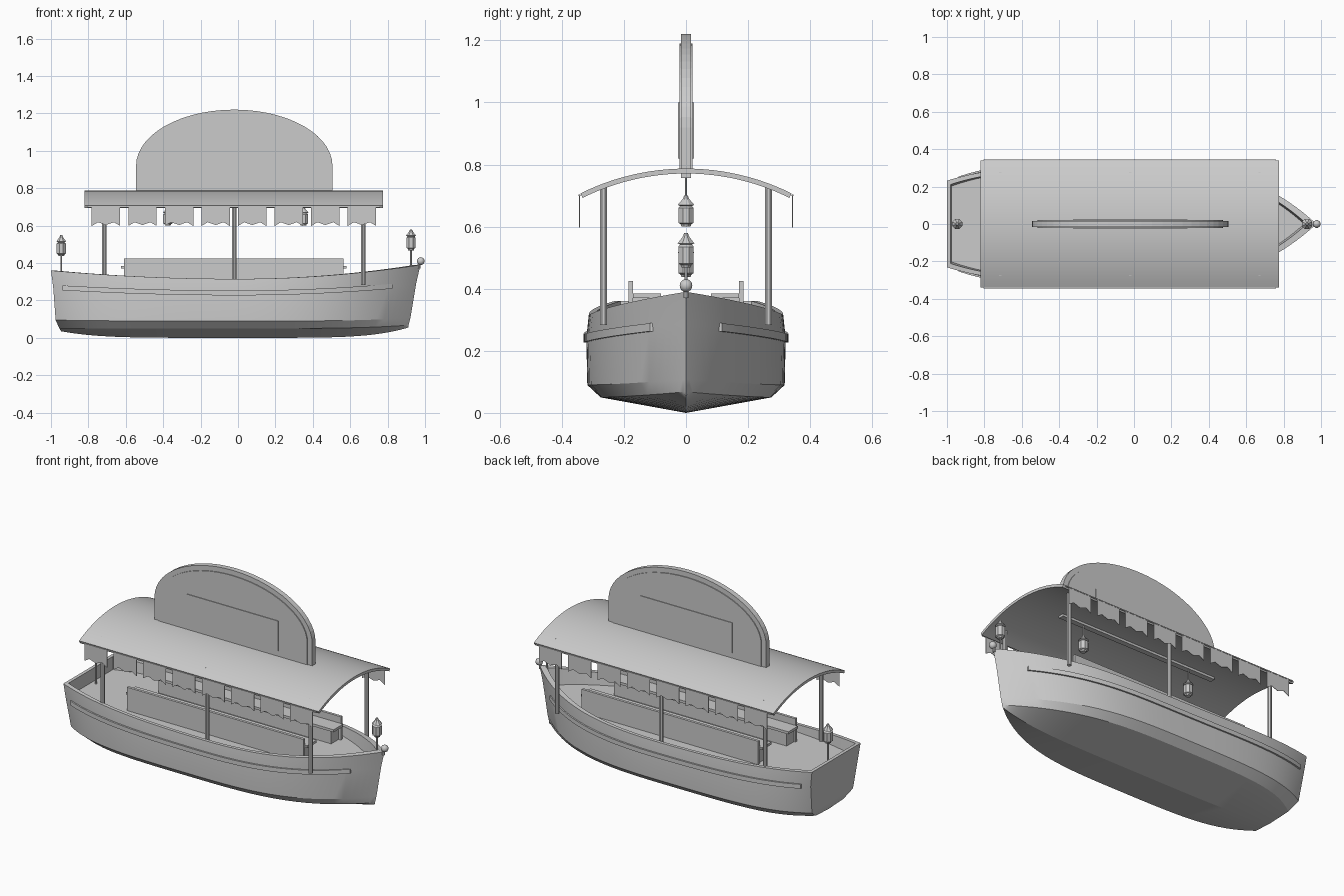
import bpy, bmesh, math

if "Cube" in bpy.data.objects:
    bpy.data.objects.remove(bpy.data.objects["Cube"])

grey = bpy.data.materials.new("plain_grey")
grey.diffuse_color = (0.6, 0.6, 0.6, 1)
grey.use_nodes = True
grey.node_tree.nodes["Principled BSDF"].inputs["Base Color"].default_value = grey.diffuse_color


def make(name, verts, faces, smooth=None):
    bm = bmesh.new()
    vs = [bm.verts.new(v) for v in verts]
    for f in faces:
        bm.faces.new([vs[i] for i in f])
    bmesh.ops.remove_doubles(bm, verts=bm.verts, dist=0.0005)
    bmesh.ops.recalc_face_normals(bm, faces=bm.faces)
    me = bpy.data.meshes.new(name)
    bm.to_mesh(me)
    bm.free()
    me.materials.append(grey)
    ob = bpy.data.objects.new(name, me)
    bpy.context.collection.objects.link(ob)
    if smooth:
        bpy.ops.object.select_all(action='DESELECT')
        bpy.context.view_layer.objects.active = ob
        ob.select_set(True)
        bpy.ops.object.shade_smooth_by_angle(angle=math.radians(smooth))
    return ob


def box(name, x0, x1, y0, y1, z0, z1):
    v = [(x, y, z) for x in (x0, x1) for y in (y0, y1) for z in (z0, z1)]
    return make(name, v, [(0, 1, 3, 2), (4, 6, 7, 5), (0, 4, 5, 1),
                          (2, 3, 7, 6), (0, 2, 6, 4), (1, 5, 7, 3)])


def plate(name, outline, y0, y1):
    # (x, z) outline given thickness along y
    n = len(outline)
    v = [(x, y, z) for y in (y0, y1) for x, z in outline]
    f = [tuple(range(n)), tuple(range(2 * n - 1, n - 1, -1))]
    f += [(i, (i + 1) % n, n + (i + 1) % n, n + i) for i in range(n)]
    return make(name, v, f)


def lathe(name, profile, x, y, n=8, smooth=None):
    # (radius, z) profile turned about a vertical axis
    v = [(x + r * math.cos(2 * math.pi * (k + .5) / n),
          y + r * math.sin(2 * math.pi * (k + .5) / n), z)
         for r, z in profile for k in range(n)]
    m = len(profile)
    f = [(j * n + k, j * n + (k + 1) % n, (j + 1) * n + (k + 1) % n, (j + 1) * n + k)
         for j in range(m - 1) for k in range(n)]
    f += [tuple(range(n)), tuple(range((m - 1) * n, m * n))]
    bad = [g for g, r in zip(f[-2:], (profile[0][0], profile[-1][0])) if r < .001]
    return make(name, v, [g for g in f if g not in bad], smooth)


# Hull shape: half-breadth and level heights along the length
STERN, BOW, DECK = -1.0, 0.975, 0.285


def breadth(x):
    if x < -.1:
        return .318 - .083 * ((-.1 - x) / .9) ** 3.5
    return .318 * max(0, 1 - ((x + .1) / 1.075) ** 3.2)


def ends(x, a, b, p):
    return (a if x < 0 else b) * abs(x) ** p


def sheer(x):
    return .315 + ends(x, .045, .079, 2)


def rail_z(x):
    return .24 + ends(x, .03, .05, 2)


# level: stern x, bow x, height, breadth ratio amidships, ratio lost at stern, inset
levels = [
    (-.945, .91, lambda x: ends(x, .035, .062, 5), 0, 0, 0),
    (-.955, .912, lambda x: .05 + ends(x, .0, .02, 4), .865, .3, 0),
    (-.975, .922, lambda x: .09 + ends(x, .005, .02, 4), 1.0, .17, 0),
    (-.988, .952, rail_z, 1.01, .05, 0),
    (-1.0, .975, sheer, .985, 0, 0),
    (-.98, .945, sheer, .985, 0, .02),
    (-.975, .935, lambda x: DECK, .985, .02, .024),
]


def hull_point(level, s):
    x0, x1, zf, ratio, lost, inset = levels[level]
    u = STERN + (BOW - STERN) * s
    k = ratio - (lost * abs(u) ** 8 if u < 0 else 0)
    return x0 + (x1 - x0) * s, max(0, breadth(u) * k - inset), zf(u)


N, L = 40, len(levels)
verts, faces = [], []
for i in range(N + 1):
    s = .5 - .5 * math.cos(math.pi * i / N) if i else 0
    for side in (1, -1):
        for l in range(L):
            x, y, z = hull_point(l, s)
            verts.append((x, y * side, z))


def vid(i, side, l):
    return (i * 2 + side) * L + l


for i in range(N):
    for side in (0, 1):
        for l in range(L - 1):
            faces.append((vid(i, side, l), vid(i + 1, side, l),
                          vid(i + 1, side, l + 1), vid(i, side, l + 1)))
    # deck planking strip
    faces.append((vid(i, 0, 6), vid(i + 1, 0, 6), vid(i + 1, 1, 6), vid(i, 1, 6)))
# transom outside, its rim and its inner wall
for l in range(L - 1):
    faces.append((vid(0, 0, l), vid(0, 0, l + 1), vid(0, 1, l + 1), vid(0, 1, l)))
make("hull", verts, faces, 20)

# Rub rails along both sides
for side, name in ((1, "back"), (-1, "front")):
    v, f, M = [], [], 36
    for i in range(M + 1):
        x, y, z = hull_point(3, .025 + .91 * i / M)
        v += [(x, side * (y + dy), z + dz) for dy, dz in
              ((-.008, -.013), (.009, -.013), (.009, .013), (-.008, .013))]
    for i in range(M):
        f += [(4 * i + k, 4 * i + (k + 1) % 4, 4 * i + 4 + (k + 1) % 4, 4 * i + 4 + k)
              for k in range(4)]
    f += [(0, 1, 2, 3), tuple(4 * M + k for k in range(4))]
    make(name + "_rub_rail", v, f, 30)

    # Roof posts
    for px in (-.715, -.02, .67):
        lathe(name + "_roof_post", [(.0125, .283), (.0125, .735)], px, side * .266, 8)

    # Bench: back rest, seat board and base
    def span(a, b):
        return sorted((side * a, side * b))
    box(name + "_bench_back", -.61, .565, *span(.17, .186), DECK - .005, .425)
    box(name + "_bench_seat", -.625, .58, *span(.08, .17), .37, .385)
    box(name + "_bench_base", -.6, .55, *span(.1, .17), DECK - .005, .37)

    # Bunting cord and pennants with jagged lower edges
    box(name + "_bunting_cord", -.805, .76, *span(.34, .346), .698, .704)
    for k in range(8):
        x0, w = -.782 + .1955 * k, .152
        shape = [(0, .70), (0, .598), (.25, .622), (.42, .605), (.6, .622),
                 (.78, .605), (1, .598), (1, .70)]
        shape[2:6] = [(.22, .618), (.5, .603), (.78, .618)]
        plate(name + "_pennant", [(x0 + w * a, z) for a, z in shape], *span(.3415, .3445))

# Arched roof canopy
R, half = .763, math.asin(.34 / .763)
v, n = [], 24
for x in (-.82, .775):
    for r in (R, R - .016):
        for k in range(n + 1):
            a = -half + 2 * half * k / n
            v.append((x, r * math.sin(a), .787 - R + r * math.cos(a)))
m = n + 1
f = [(0, m, 3 * m, 2 * m), (n, m + n, 3 * m + n, 2 * m + n)]
for k in range(n):
    f += [(k, k + 1, 2 * m + k + 1, 2 * m + k),
          (m + k, m + k + 1, 3 * m + k + 1, 3 * m + k),
          (k, k + 1, m + k + 1, m + k),
          (2 * m + k, 2 * m + k + 1, 3 * m + k + 1, 3 * m + k)]
make("roof_canopy", v, f, 30)


# Arched board standing on the roof
def arch(a, b, z0, zc=.92, n=28):
    pts = [(-.02 + a * math.cos(math.pi * k / n), zc + b * math.sin(math.pi * k / n))
           for k in range(n + 1)]
    return [(-.02 + a, z0)] + pts + [(-.02 - a, z0)]


plate("roof_board", arch(.525, .3, .757), -.016, .016)
plate("roof_board_panel", arch(.495, .27, .775), -.021, .021)
box("roof_board_plaque", -.325, .285, -.025, .025, .82, 1.0)


# Lanterns: two hanging under the roof, one on a pole at each end
def lantern(name, x, z, h):
    prof = [(.016, 0), (.019, .08), (.027, .12), (.027, .6), (.02, .66), (.029, .7),
            (.012, .88), (.006, 1)]
    lathe(name, [(r, z + h * t) for r, t in prof], x, 0, 8)


for x in (-.375, .35):
    lantern("hanging_lantern", x, .60, .1)
    lathe("lantern_cord", [(.004, .69), (.004, .775)], x, 0, 6)
for name, x, z0, z in (("stern", -.945, DECK, .437), ("bow", .925, .29, .468)):
    lantern(name + "_lantern", x, z, .112)
    lathe(name + "_lantern_pole", [(.005, z0), (.005, z + .01)], x, 0, 6)

# Bow knob
lathe("bow_knob", [(.021 * math.sin(math.pi * k / 8), .41 - .021 * math.cos(math.pi * k / 8))
                   for k in range(9)], .977, 0, 12, 40)
lathe("bow_knob_stem", [(.009, .37), (.009, .395)], .968, 0, 8)
